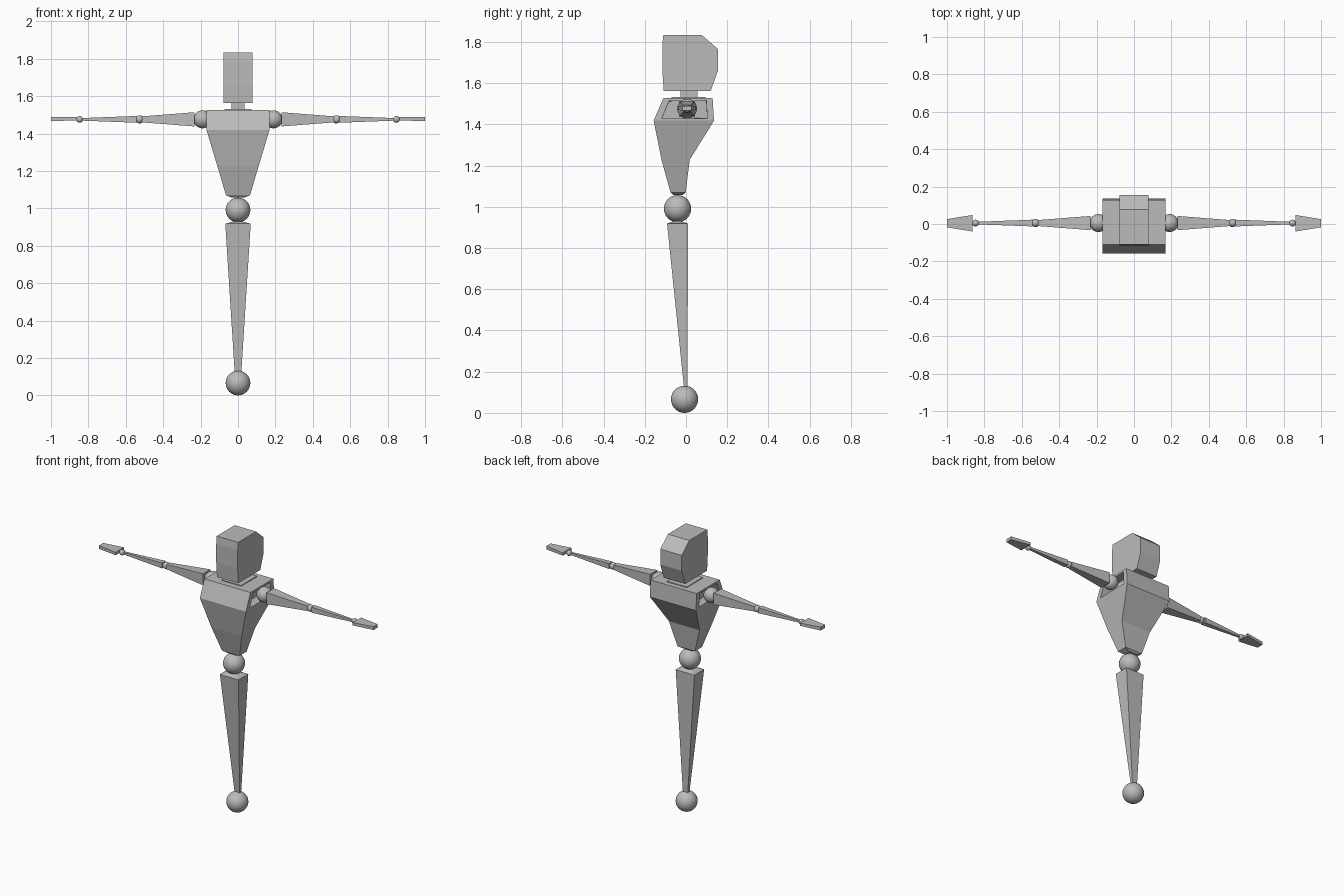
import bpy, bmesh, math
from mathutils import Vector

if "Cube" in bpy.data.objects:
    bpy.data.objects.remove(bpy.data.objects["Cube"])

grey = bpy.data.materials.new("clay grey")
grey.diffuse_color = (0.5, 0.5, 0.5, 1)
grey.use_nodes = True
grey.node_tree.nodes["Principled BSDF"].inputs["Base Color"].default_value = grey.diffuse_color


def finish(name, bm):
    bmesh.ops.recalc_face_normals(bm, faces=bm.faces)
    me = bpy.data.meshes.new(name)
    bm.to_mesh(me)
    bm.free()
    ob = bpy.data.objects.new(name, me)
    bpy.context.collection.objects.link(ob)
    me.materials.append(grey)
    return ob


def loft(rings):
    """Bridge a stack of equal-sized point rings and cap both ends."""
    bm = bmesh.new()
    rows = [[bm.verts.new(p) for p in ring] for ring in rings]
    n = len(rows[0])
    for a, b in zip(rows, rows[1:]):
        for i in range(n):
            j = (i + 1) % n
            bm.faces.new((a[i], a[j], b[j], b[i]))
    bm.faces.new(rows[0])
    bm.faces.new(rows[-1])
    return bm


def ring_z(z, hw, y0, y1):
    return [(-hw, y0, z), (hw, y0, z), (hw, y1, z), (-hw, y1, z)]


def ring_x(x, hy, hz, cy=0.005, cz=1.476):
    return [(x, cy - hy, cz - hz), (x, cy + hy, cz - hz),
            (x, cy + hy, cz + hz), (x, cy - hy, cz + hz)]


def ball(name, centre, r):
    bpy.ops.mesh.primitive_uv_sphere_add(segments=32, ring_count=16, radius=r, location=centre)
    ob = bpy.context.object
    ob.name = name
    ob.data.materials.append(grey)
    bpy.ops.object.shade_smooth()


# head: side profile extruded across x
profile = [(-0.108, 1.563), (0.12, 1.563), (0.156, 1.663), (0.156, 1.765),
           (0.077, 1.833), (-0.11, 1.833), (-0.115, 1.785), (-0.115, 1.663)]
finish("head", loft([[(x, y, z) for y, z in profile] for x in (-0.078, 0.078)]))

# neck and its base plate
finish("neck", loft([ring_z(1.53, 0.036, -0.027, 0.055), ring_z(1.568, 0.036, -0.027, 0.055)]))
finish("neck_base", loft([ring_z(1.52, 0.072, -0.07, 0.095), ring_z(1.532, 0.072, -0.07, 0.095)]))

# torso with a recessed socket in each side of the shoulders
bm = loft([ring_z(1.058, 0.032, -0.062, -0.015), ring_z(1.069, 0.064, -0.075, -0.002),
           ring_z(1.228, 0.111, -0.119, 0.018), ring_z(1.418, 0.168, -0.157, 0.136),
           ring_z(1.527, 0.168, -0.11, 0.129)])
bmesh.ops.recalc_face_normals(bm, faces=bm.faces)
sides = [f for f in bm.faces
         if abs(f.normal.x) > 0.9 and f.calc_center_median().z > 1.43]
bmesh.ops.inset_individual(bm, faces=sides, thickness=0.017)
for f in sides:
    for v in f.verts:
        v.co.y = 0.005 + (v.co.y - 0.005) * 0.83
bmesh.ops.inset_individual(bm, faces=sides, thickness=0.001)
for f in sides:
    for v in f.verts:
        v.co.x -= math.copysign(0.06, v.co.x)
finish("torso", bm)

# waist, single tapering leg and foot ball
ball("waist_ball", (0, -0.041, 0.991), 0.066)
finish("leg", loft([ring_z(0.125, 0.018, -0.01, 0.007), ring_z(0.918, 0.068, -0.092, 0.01),
                    ring_z(0.93, 0.025, -0.06, -0.022)]))
ball("foot_ball", (0, -0.007, 0.066), 0.066)

# arms, mirrored left and right
for s, side in ((1, "right"), (-1, "left")):
    ball(side + "_shoulder_ball", (s * 0.19, 0.005, 1.476), 0.048)
    finish(side + "_upper_arm", loft([ring_x(s * 0.232, 0.038, 0.038),
                                      ring_x(s * 0.513, 0.016, 0.016)]))
    ball(side + "_elbow_ball", (s * 0.526, 0.005, 1.476), 0.022)
    finish(side + "_forearm", loft([ring_x(s * 0.544, 0.018, 0.018),
                                    ring_x(s * 0.832, 0.007, 0.007)]))
    ball(side + "_wrist_ball", (s * 0.847, 0.005, 1.476), 0.018)
    finish(side + "_hand", loft([ring_x(s * 0.864, 0.044, 0.009, 0.004, 1.479),
                                 ring_x(s * 1.0, 0.022, 0.011, 0.004, 1.478)]))
